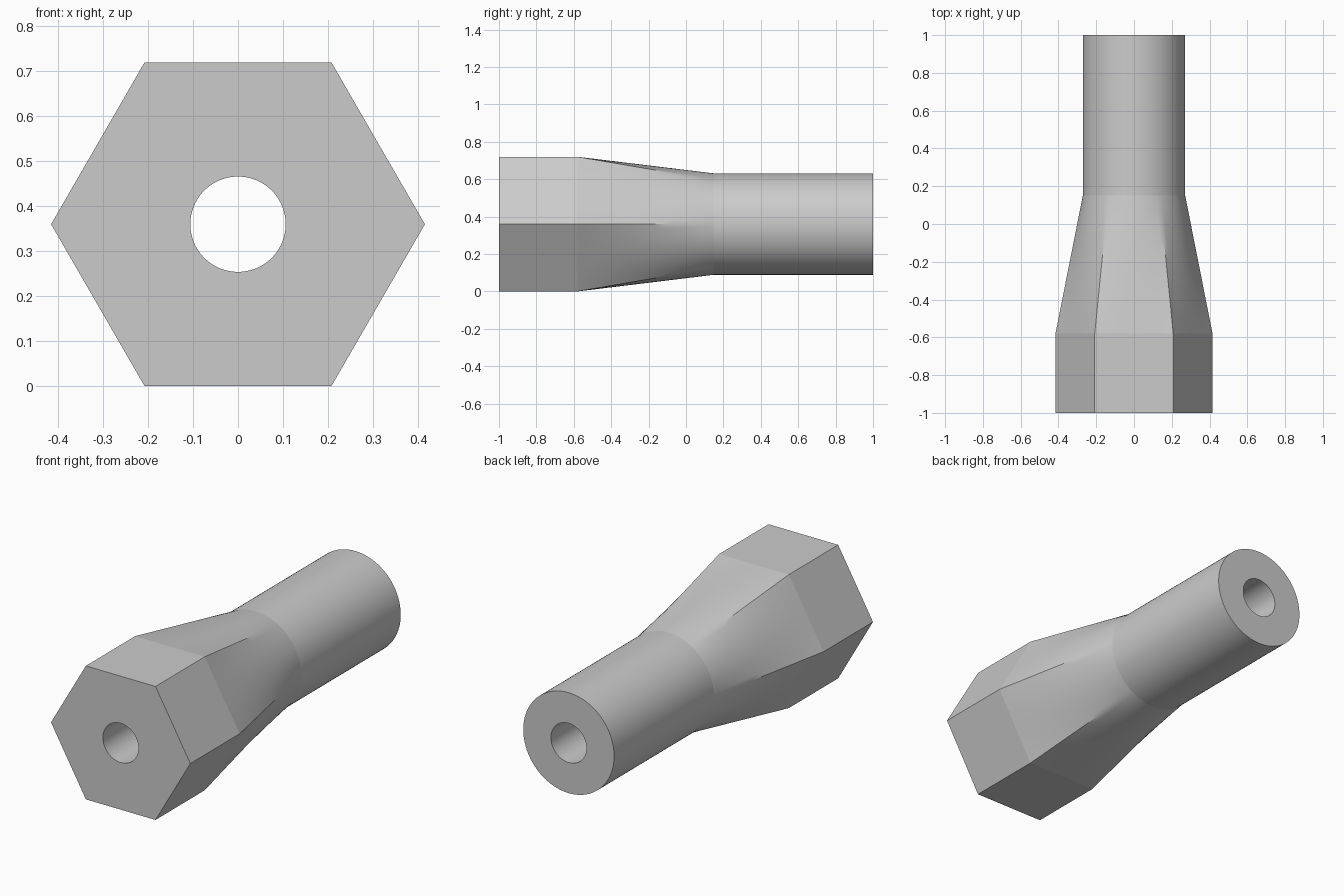
import bpy, bmesh, math

cube = bpy.data.objects.get("Cube")
if cube:
    bpy.data.objects.remove(cube, do_unlink=True)

SEGMENTS = 96
APOTHEM = 0.36      # hexagon centre to flat, also the axis height
TUBE = 0.271
BORE = 0.106
HEX_END, TUBE_START = -0.58, 0.15
LOFT_STEPS = 12

grey = bpy.data.materials.new("light grey")
grey.use_nodes = True
colour = (0.6, 0.6, 0.6, 1)
grey.diffuse_color = colour
grey.node_tree.nodes["Principled BSDF"].inputs["Base Color"].default_value = colour


def hex_radius(a):
    """Distance to the hexagon outline, with corners on the x axis."""
    sector = math.pi / 3
    return APOTHEM / math.cos(a % sector - sector / 2)


bm = bmesh.new()


def ring(y, roundness, radius=TUBE):
    """Cross-section blended from hexagon (0) to circle (1)."""
    verts = []
    for i in range(SEGMENTS):
        a = 2 * math.pi * i / SEGMENTS
        r = hex_radius(a) * (1 - roundness) + radius * roundness
        verts.append(bm.verts.new((r * math.cos(a), y, APOTHEM + r * math.sin(a))))
    return verts


# Hexagonal head, taper, round tube, then back through the bore
rings = [ring(-1, 0)]
for s in range(LOFT_STEPS + 1):
    t = s / LOFT_STEPS
    rings.append(ring(HEX_END + (TUBE_START - HEX_END) * t, t))
rings += [ring(1, 1), ring(1, 1, BORE), ring(-1, 1, BORE)]

for k, first in enumerate(rings):
    second = rings[(k + 1) % len(rings)]
    for i in range(SEGMENTS):
        j = (i + 1) % SEGMENTS
        bm.faces.new((first[i], first[j], second[j], second[i]))
bmesh.ops.recalc_face_normals(bm, faces=bm.faces)

# Crisp break where the taper meets the head and the tube
for loop in (rings[1], rings[LOFT_STEPS + 1]):
    for i in range(SEGMENTS):
        bm.edges.get((loop[i], loop[(i + 1) % SEGMENTS])).smooth = False

mesh = bpy.data.meshes.new("hex_to_round_sleeve")
bm.to_mesh(mesh)
bm.free()
mesh.materials.append(grey)
sleeve = bpy.data.objects.new("hex_to_round_sleeve", mesh)
bpy.context.collection.objects.link(sleeve)

# Smooth round surfaces, keeping the hexagon corners sharp
bpy.ops.object.select_all(action="DESELECT")
sleeve.select_set(True)
bpy.context.view_layer.objects.active = sleeve
bpy.ops.object.shade_smooth_by_angle(angle=math.radians(30), keep_sharp_edges=True)
